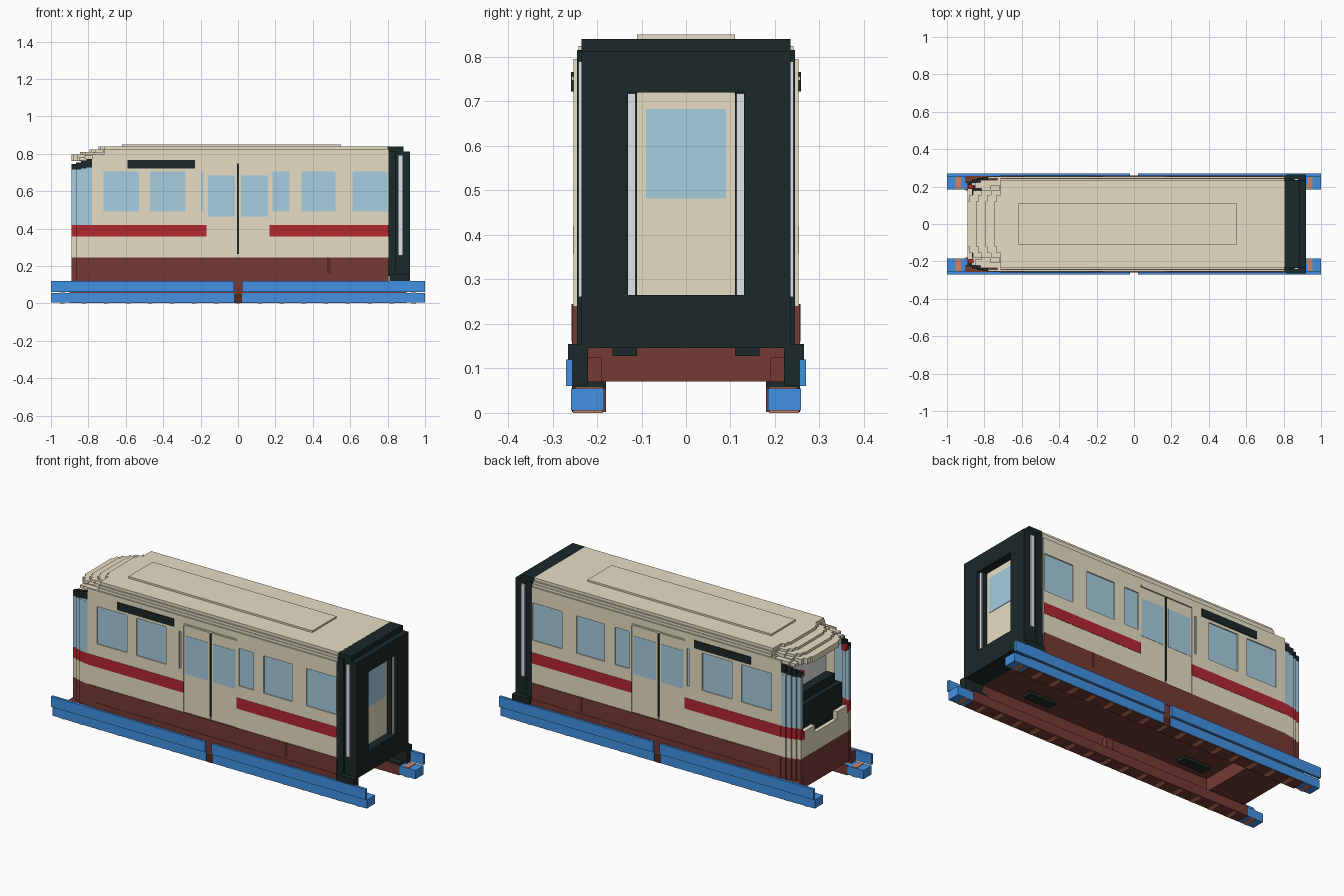
import bpy, bmesh

COLOURS = {
    "cream": (0.80, 0.73, 0.55), "blue": (0.053, 0.285, 0.77),
    "red": (0.45, 0.021, 0.03), "brown": (0.18, 0.042, 0.034),
    "charcoal": (0.011, 0.021, 0.021), "glass": (0.38, 0.61, 0.75),
    "light_grey": (0.75, 0.77, 0.80), "copper": (0.65, 0.22, 0.12),
    "dark_brown": (0.09, 0.022, 0.016),
}
MATS = {}
for key, rgb in COLOURS.items():
    MATS[key] = bpy.data.materials.new(key)
    MATS[key].diffuse_color = (*rgb, 1)


def boxes(name, colour, items, mirror=False):
    """One object made of boxes (x0, x1, y0, y1, z0, z1), optionally mirrored in y."""
    bm = bmesh.new()
    for x0, x1, y0, y1, z0, z1 in items:
        for ya, yb in ([(y0, y1), (-y1, -y0)] if mirror else [(y0, y1)]):
            vs = bmesh.ops.create_cube(bm, size=1)["verts"]
            for v in vs:
                v.co.x = x1 if v.co.x > 0 else x0
                v.co.y = yb if v.co.y > 0 else ya
                v.co.z = z1 if v.co.z > 0 else z0
    mesh = bpy.data.meshes.new(name)
    bm.to_mesh(mesh)
    bm.free()
    mesh.materials.append(MATS[colour])
    ob = bpy.data.objects.new(name, mesh)
    bpy.context.collection.objects.link(ob)
    return ob


CORE, SKIN = 0.242, 0.253   # half widths of inner core and outer wall
NOSE, REAR = -0.78, 0.805   # straight part of the body

# Body core and cab rear wall
boxes("body_core", "cream", [(-0.72, REAR, -CORE, CORE, 0.16, 0.80)])
boxes("cab_rear_wall", "light_grey", [(-0.725, -0.72, -0.235, 0.235, 0.36, 0.76)])

# Side walls built around the window openings
windows = [(-0.72, -0.53), (-0.47, -0.28), (-0.197, -0.184),
           (0.184, 0.275), (0.34, 0.52), (0.612, 0.80)]
ZB, ZT = 0.49, 0.705
wall = [(NOSE, -0.168, CORE, SKIN, 0.24, ZB), (0.168, REAR, CORE, SKIN, 0.24, ZB),
        (NOSE, -0.168, CORE, SKIN, ZT, 0.795), (0.168, REAR, CORE, SKIN, ZT, 0.795),
        (-0.168, 0.168, CORE, SKIN, 0.755, 0.795)]
edges = [NOSE] + [e for w in windows for e in w] + [REAR]
for a, b in zip(edges[0::2], edges[1::2]):
    if a < 0 < b:
        wall += [(a, -0.168, CORE, SKIN, ZB, ZT), (0.168, b, CORE, SKIN, ZB, ZT)]
    else:
        wall.append((a, b, CORE, SKIN, ZB, ZT))
boxes("side_wall", "cream", wall, True)
boxes("side_window", "glass",
      [(a, b, CORE - 0.002, CORE + 0.005, ZB, ZT) for a, b in windows], True)

# Sliding doors
boxes("side_door", "cream", [(-0.168, -0.004, CORE, 0.249, 0.24, 0.755),
                             (0.004, 0.168, CORE, 0.249, 0.24, 0.755)], True)
boxes("door_window", "glass", [(-0.16, -0.015, 0.244, 0.2505, 0.465, 0.685),
                               (0.015, 0.16, 0.244, 0.2505, 0.465, 0.685)], True)
boxes("door_gap", "charcoal", [(-0.005, 0.005, 0.244, 0.2512, 0.265, 0.75)], True)
boxes("door_track", "cream", [(-0.168, 0.168, 0.247, 0.257, 0.747, 0.756)], True)

# Stripe, skirt and trim
boxes("side_stripe", "red", [(NOSE, -0.168, SKIN - 0.002, 0.2545, 0.357, 0.42),
                             (0.168, REAR, SKIN - 0.002, 0.2545, 0.357, 0.42)], True)
boxes("side_skirt", "brown", [(NOSE, REAR, 0.22, 0.256, 0.12, 0.245),
                              (-0.72, REAR, 0.22, 0.258, 0.12, 0.152)], True)
boxes("skirt_hatch", "dark_brown", [(0.475, 0.495, 0.25, 0.2575, 0.16, 0.245)], True)
boxes("destination_panel", "charcoal", [(-0.59, -0.23, 0.25, 0.258, 0.722, 0.766)], True)

# Stepped cab corners, one strip per step, coloured by height
steps = [(-0.81, NOSE, 0.251), (-0.84, -0.81, 0.246),
         (-0.865, -0.84, 0.238), (-0.89, -0.865, 0.228)]
bands = [("skirt", "brown", 0.07, 0.245), ("panel", "cream", 0.245, 0.357),
         ("stripe", "red", 0.357, 0.42), ("glass", "glass", 0.42, 0.715)]
for part, colour, z0, z1 in bands:
    boxes("cab_corner_" + part, colour,
          [(x0, x1, y - 0.018, y, z0, z1) for x0, x1, y in steps], True)
boxes("cab_corner_cap", "charcoal",
      [(x0, x1, y - 0.02, y, 0.727 - 0.005 * i, 0.772 - 0.009 * i)
       for i, (x0, x1, y) in enumerate(steps)], True)
boxes("cab_corner_top_glass", "glass",
      [(x0, x1, y - 0.018, y - 0.001, 0.71, 0.73) for x0, x1, y in steps], True)
boxes("cab_corner_eave", "cream", [(-0.82, -0.72, 0.19, 0.236, 0.772, 0.79),
                                   (-0.85, -0.80, 0.19, 0.222, 0.765, 0.782)], True)
boxes("marker_lamp", "red", [(-0.885, -0.858, 0.186, 0.209, 0.71, 0.74)], True)

# Cab front, ledge and console
boxes("cab_front_skirt", "brown", [(-0.888, -0.66, -0.225, 0.225, 0.07, 0.245)])
boxes("cab_front_panel", "cream", [(-0.888, -0.70, -0.225, 0.225, 0.245, 0.35),
                                   (-0.89, -0.86, -0.19, -0.10, 0.35, 0.395),
                                   (-0.89, -0.86, 0.10, 0.19, 0.35, 0.395)])
boxes("tail_lamp", "red", [(-0.89, -0.865, 0.19, 0.222, 0.35, 0.395)], True)
boxes("cab_console", "charcoal", [(-0.865, -0.78, -0.18, 0.205, 0.35, 0.53),
                                  (-0.835, -0.78, -0.16, 0.16, 0.53, 0.58)])

# Roof layers with stepped, rounded front
layers = [(0.762, 0.795, -0.89, 0.247), (0.795, 0.81, -0.845, 0.245),
          (0.81, 0.824, -0.795, 0.242), (0.824, 0.84, -0.745, 0.232)]
roof = []
for z0, z1, front, half in layers:
    for width, back in ((0.12, 0), (0.155, 0.01), (0.18, 0.03), (0.205, 0.075), (half, 0.16)):
        end = REAR if width == half else -0.66
        roof.append((min(front + back, -0.715), end, -width, width, z0, z1))
roof.append((-0.62, 0.55, -0.11, 0.11, 0.835, 0.85))
boxes("roof", "cream", roof)

# Gangway end with framed, recessed door
boxes("gangway", "charcoal", [
    (0.80, 0.862, -0.235, 0.235, 0.146, 0.84),
    (0.805, 0.842, -0.245, 0.245, 0.15, 0.815),
    (0.862, 0.885, -0.235, 0.235, 0.72, 0.84),
    (0.885, 0.92, -0.235, 0.235, 0.72, 0.812),
    (0.862, 0.92, -0.235, 0.235, 0.146, 0.265),
    (0.862, 0.92, 0.13, 0.235, 0.265, 0.72),
    (0.862, 0.92, -0.235, -0.13, 0.265, 0.72)])
boxes("gangway_foot", "charcoal", [(0.81, 0.92, 0.22, 0.265, 0.06, 0.155),
                                   (0.81, 0.90, 0.18, 0.255, 0.055, 0.07)], True)
boxes("gangway_side_strip", "light_grey", [(0.857, 0.88, 0.23, 0.242, 0.26, 0.79)], True)
boxes("end_door", "cream", [(0.86, 0.872, -0.11, 0.11, 0.265, 0.72)])
boxes("end_door_window", "glass", [(0.87, 0.875, -0.09, 0.09, 0.482, 0.683)])
boxes("end_door_post", "light_grey", [(0.86, 0.905, 0.114, 0.13, 0.265, 0.718)], True)
boxes("end_door_seal", "charcoal", [(0.86, 0.90, 0.11, 0.115, 0.265, 0.718)], True)

# Recessed floor with underside boxes
boxes("floor", "brown", [(-0.70, REAR, -0.235, 0.235, 0.146, 0.165)])
boxes("floor_box", "charcoal", [(-0.59, -0.42, 0.11, 0.165, 0.128, 0.147),
                                (0.42, 0.59, 0.11, 0.165, 0.128, 0.147)], True)

# Side rails in two halves with a joint in the middle
boxes("side_rail", "blue", [(-1.0, -0.022, 0.255, 0.27, 0.06, 0.12),
                            (0.022, 1.0, 0.255, 0.27, 0.06, 0.12),
                            (-1.0, -0.022, 0.184, 0.258, 0.005, 0.055),
                            (0.022, 1.0, 0.184, 0.258, 0.005, 0.055)], True)
boxes("rail_joint", "brown", [(-0.022, 0.022, 0.19, 0.25, 0.055, 0.125),
                              (-0.90, 0.90, 0.22, 0.256, 0.05, 0.121)], True)
boxes("rail_joint_base", "dark_brown", [(-0.024, 0.024, 0.186, 0.256, 0.002, 0.065)], True)
boxes("rail_inner_lining", "brown", [(-0.90, 0.90, 0.18, 0.19, 0.002, 0.058),
                                     (-0.90, 0.90, 0.18, 0.255, 0.002, 0.008)], True)
ties = [(x - 0.012, x + 0.012, 0.186, 0.254, 0.0, 0.006)
        for x in (-0.94 + 1.88 * i / 16 for i in range(17))]
ties += [(s * 0.94 - 0.015, s * 0.94 + 0.015, 0.186, 0.25, 0.05, 0.058) for s in (-1, 1)]
boxes("rail_tie", "copper", ties, True)
